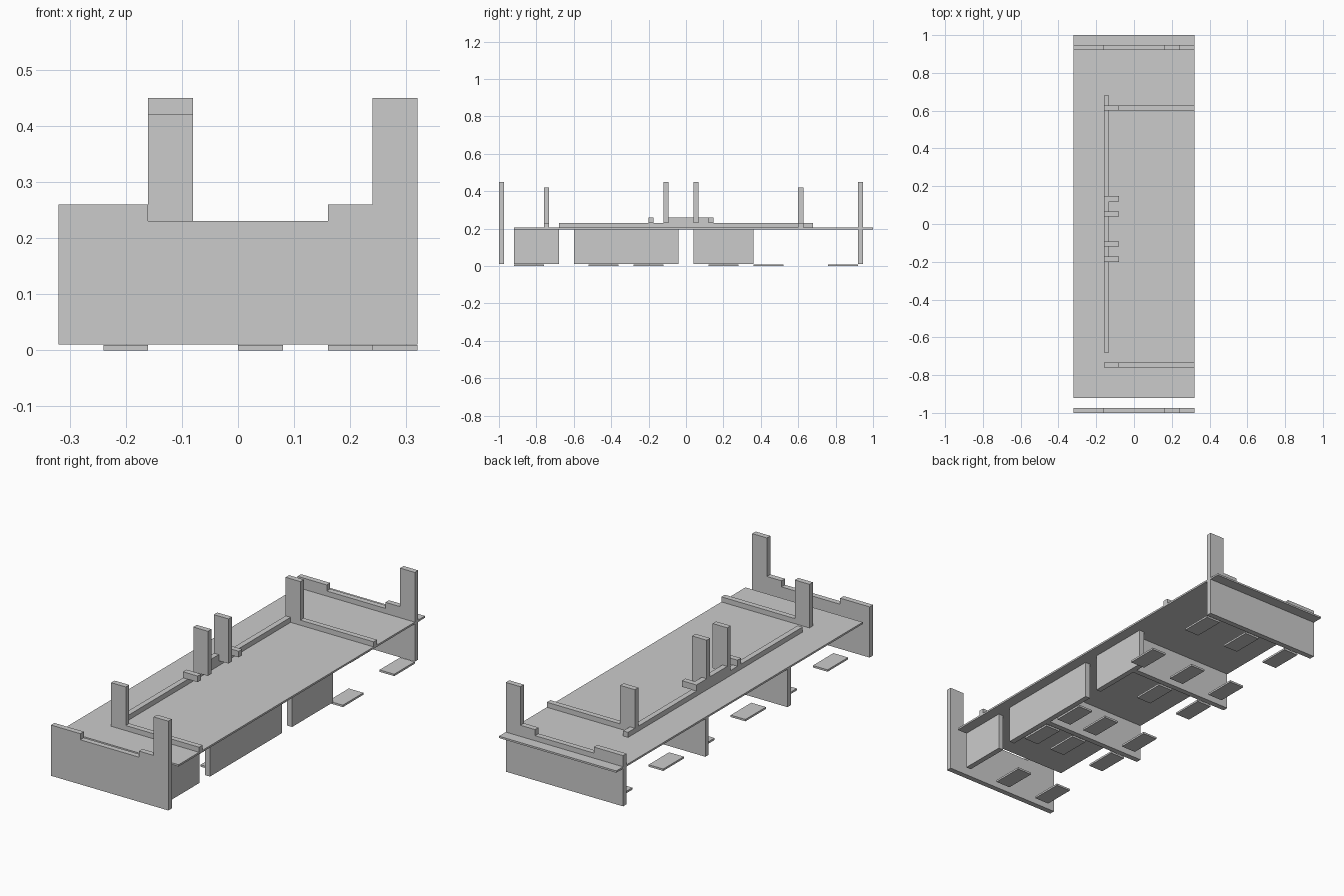
import bpy
import bmesh

if "Cube" in bpy.data.objects:
    bpy.data.objects.remove(bpy.data.objects["Cube"])

T = 0.027          # wall thickness
DECK = 0.20        # underside level of the upper walls
X = 0.32           # half width

mat = bpy.data.materials.new("plain_grey")
mat.diffuse_color = (0.6, 0.6, 0.6, 1.0)
mat.use_nodes = True
mat.node_tree.nodes["Principled BSDF"].inputs["Base Color"].default_value = mat.diffuse_color


def finish(name, bm):
    bmesh.ops.recalc_face_normals(bm, faces=bm.faces)
    mesh = bpy.data.meshes.new(name)
    bm.to_mesh(mesh)
    bm.free()
    mesh.materials.append(mat)
    obj = bpy.data.objects.new(name, mesh)
    bpy.context.collection.objects.link(obj)
    return obj


def box(name, x0, x1, y0, y1, z0, z1):
    bm = bmesh.new()
    bmesh.ops.create_cube(bm, size=1)
    for v in bm.verts:
        v.co.x = x1 if v.co.x > 0 else x0
        v.co.y = y1 if v.co.y > 0 else y0
        v.co.z = z1 if v.co.z > 0 else z0
    return finish(name, bm)


def panel(name, profile, axis, start):
    """Extrude an outline by the wall thickness along x or y."""
    bm = bmesh.new()
    if axis == "y":
        pts = [(a, start, z) for a, z in profile]
        step = (0, T, 0)
    else:
        pts = [(start, a, z) for a, z in profile]
        step = (T, 0, 0)
    face = bm.faces.new([bm.verts.new(p) for p in pts])
    ext = bmesh.ops.extrude_face_region(bm, geom=[face])
    moved = [g for g in ext["geom"] if isinstance(g, bmesh.types.BMVert)]
    bmesh.ops.translate(bm, verts=moved, vec=step)
    return finish(name, bm)


# Thin deck between the two storeys
box("deck", -X, X, -0.92, 1.0, 0.196, 0.205)

# Stepped end panels, each with one tall post
end_outline = [(-X, 0.01), (X, 0.01), (X, 0.45), (0.24, 0.45), (0.24, 0.26),
               (0.16, 0.26), (0.16, 0.23), (-0.16, 0.23), (-0.16, 0.26), (-X, 0.26)]
for name, y in (("front_end_panel", -1.0), ("back_end_panel", 0.92)):
    panel(name, end_outline, "y", y)

# Low cross walls on the deck, each with a post at the inner end
cross_outline = [(-0.16, DECK), (X, DECK), (X, 0.23), (-0.08, 0.23),
                 (-0.08, 0.42), (-0.16, 0.42)]
for name, y in (("front_cross_wall", -0.76), ("back_cross_wall", 0.60)):
    panel(name, cross_outline, "y", y)

# Long low wall with a raised middle
long_outline = [(-0.68, DECK), (0.68, DECK), (0.68, 0.23), (0.12, 0.23),
                (0.12, 0.26), (-0.12, 0.26), (-0.12, 0.23), (-0.68, 0.23)]
panel("long_wall", long_outline, "x", -0.16)

# Posts and short bars across the long wall
for i, (y, top) in enumerate(((-0.20, 0.26), (-0.12, 0.45), (0.04, 0.45), (0.12, 0.26))):
    kind = "middle_post" if top > 0.3 else "short_bar"
    box(f"{kind}_{i}", -0.16, -0.08, y, y + T, 0.23, top)

# Lower side walls, set in from the deck edge
for i, (y0, y1) in enumerate(((-0.92, -0.68), (-0.60, -0.04), (0.04, 0.36))):
    box(f"lower_side_wall_{i}", 0.24, 0.24 + T, y0, y1, 0.01, DECK)

# Lower dividing walls
for i, y in enumerate((-0.36, 0.28)):
    box(f"lower_divider_{i}", -X, 0.24, y, y + T, 0.01, DECK)

# Thin floor plates, by row
rows = {
    -0.84: (0.04, -0.20),
    -0.44: (0.20, 0.04, -0.20),
    -0.20: (0.20, 0.04, -0.20),
    0.20: (0.04, -0.20),
    0.44: (0.28, 0.04, -0.20),
    0.84: (0.28, 0.04, -0.20),
}
for r, (y, xs) in enumerate(rows.items()):
    for c, x in enumerate(xs):
        box(f"floor_plate_{r}_{c}", x - 0.04, x + 0.04, y - 0.08, y + 0.08, 0.0, 0.0095)
